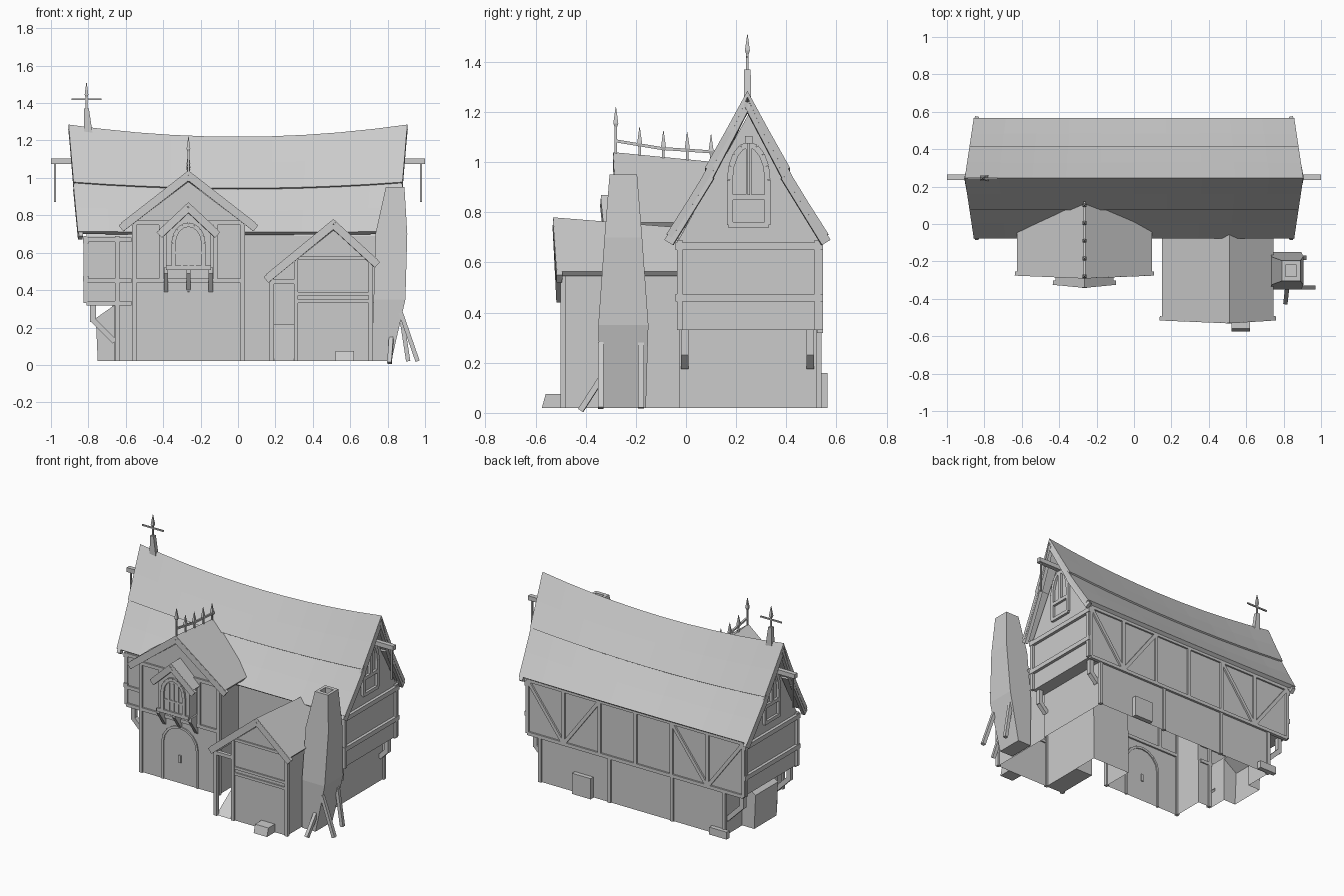
import bpy, bmesh, math
from mathutils import Vector, Matrix

cube = bpy.data.objects.get("Cube")
if cube:
    bpy.data.objects.remove(cube)

grey = bpy.data.materials.new("plain_grey")
grey.use_nodes = True
grey.diffuse_color = (0.6, 0.6, 0.6, 1)
grey.node_tree.nodes["Principled BSDF"].inputs["Base Color"].default_value = grey.diffuse_color

# Shared levels of the house
GROUND, FLOOR, EAVE, RIDGE = 0.02, 0.33, 0.69, 1.22
FRONT, BACK, MIDDLE = -0.03, 0.535, 0.245
LEFT_FOOT, RIGHT_FOOT, UPPER_END = -0.66, 0.72, 0.81
TIMBER = 0.023
SIDES = (-1, 1)


def finish(name, bm):
    bmesh.ops.recalc_face_normals(bm, faces=bm.faces)
    mesh = bpy.data.meshes.new(name)
    bm.to_mesh(mesh)
    bm.free()
    mesh.materials.append(grey)
    ob = bpy.data.objects.new(name, mesh)
    bpy.context.collection.objects.link(ob)
    return ob


def beam(name, start, end, width=TIMBER, depth=None):
    # Rectangular bar between two points
    start, end = Vector(start), Vector(end)
    along = end - start
    turn = along.to_track_quat('Z', 'Y').to_matrix().to_4x4()
    size = Matrix.Diagonal((width, depth or width, along.length, 1))
    bm = bmesh.new()
    bmesh.ops.create_cube(bm, size=1, matrix=Matrix.Translation((start + end) / 2) @ turn @ size)
    return finish(name, bm)


def trim(name, points, width=TIMBER, depth=None):
    for start, end in zip(points, points[1:]):
        beam(name, start, end, width, depth)


def post(name, x, y, bottom, top, width=TIMBER):
    beam(name, (x, y, bottom), (x, y, top), width)


def rail(name, left, right, y, z, width=TIMBER):
    beam(name, (left, y, z), (right, y, z), width)


def loft(name, rings):
    bm = bmesh.new()
    rows = [[bm.verts.new(point) for point in ring] for ring in rings]
    for low, high in zip(rows, rows[1:]):
        for i in range(len(low)):
            bm.faces.new((low[i - 1], low[i], high[i], high[i - 1]))
    bm.faces.new(rows[0])
    bm.faces.new(rows[-1])
    return finish(name, bm)


def prism_x(name, outline, left, right):
    return loft(name, [[(x, y, z) for y, z in outline] for x in (left, right)])


def prism_y(name, outline, front, back):
    return loft(name, [[(x, y, z) for x, z in outline] for y in (front, back)])


def rect(left, right, bottom, top):
    return [(left, bottom), (right, bottom), (right, top), (left, top)]


def house(left, right, bottom, eave, peak):
    # Pentagon wall outline under a gable
    return rect(left, right, bottom, eave)[:3] + [((left + right) / 2, peak), (left, eave)]


def sheet(name, rows, thick=0.025):
    # Roof surface given thickness downwards
    bm = bmesh.new()
    grid = [[bm.verts.new(point) for point in row] for row in rows]
    for a, b in zip(grid, grid[1:]):
        for i in range(len(a) - 1):
            bm.faces.new((a[i], a[i + 1], b[i + 1], b[i]))
    ob = finish(name, bm)
    if sum(face.normal.z for face in ob.data.polygons) < 0:
        ob.data.flip_normals()
    mod = ob.modifiers.new("thickness", 'SOLIDIFY')
    mod.thickness, mod.offset = thick, -1


def arch(centre, half, sill, spring, top):
    # Pointed arch outline, starting and ending at the sill
    turns = [math.pi * step / 8 for step in range(9)]
    curve = [(centre + half * math.cos(t), spring + (top - spring) * math.sin(t)) for t in turns]
    return [(centre + half, sill), *curve, (centre - half, sill)]


def open_shell(shell, parts):
    # Join wall blocks into one hollow shell without a floor
    for part in parts:
        mod = shell.modifiers.new("join", 'BOOLEAN')
        mod.operation, mod.solver, mod.object = 'UNION', 'EXACT', part
    graph = bpy.context.evaluated_depsgraph_get()
    mesh = bpy.data.meshes.new_from_object(shell.evaluated_get(graph))
    shell.modifiers.clear()
    shell.data = mesh
    for part in parts:
        bpy.data.objects.remove(part)
    bm = bmesh.new()
    bm.from_mesh(mesh)
    floor = [face for face in bm.faces if face.calc_center_median().z < GROUND + 0.001]
    bmesh.ops.delete(bm, geom=floor, context='FACES')
    bm.to_mesh(mesh)
    bm.free()


# House walls: ground floor, overhanging upper floor, entrance bay, annex, lean-to
BAY, BAY_FRONT, BAY_HALF, BAY_EAVE = -0.265, -0.24, 0.29, 0.76
ANNEX, ANNEX_FRONT, PORCH = 0.51, -0.49, 0.18
INNER, OUTER = ANNEX - 0.2, ANNEX + 0.2
walls = prism_x("house_walls", rect(FRONT + 0.004, BACK - 0.004, GROUND, FLOOR + 0.02), LEFT_FOOT, RIGHT_FOOT)
open_shell(walls, [
    prism_x("upper_floor", house(FRONT, BACK, FLOOR, EAVE, RIDGE - TIMBER), -UPPER_END, UPPER_END),
    prism_y("bay_wall", house(BAY - BAY_HALF, BAY + BAY_HALF, GROUND, BAY_EAVE, 0.98), BAY_FRONT, 0.08),
    prism_y("annex_wall", house(INNER, OUTER, GROUND, 0.56, 0.72), ANNEX_FRONT, 0),
    prism_y("lean_to", [(-0.75, GROUND), (-0.6, GROUND), (-0.6, 0.32), (LEFT_FOOT, 0.32), (-0.76, 0.25)], 0.1, 0.34)])
prism_x("corner_block", rect(BACK, 0.565, GROUND, 0.07), -0.7, -0.57)
prism_x("back_chest", rect(BACK, 0.565, GROUND, 0.16), 0.32, 0.46)


# Main roof: two overlapping layers whose ridge sags in the middle
def roof_row(side, run, z):
    half = 0.905 - 0.15 * run
    lift = 0.065 - 0.19 * run
    return [(half * t / 5, MIDDLE + side * run, z + lift * (t / 5) ** 2) for t in range(-5, 6)]


LAP, OVERHANG = 0.17, 0.323
sheet("upper_roof", [roof_row(-1, LAP, 0.945), roof_row(-1, LAP / 2, 1.08), roof_row(1, 0, RIDGE),
                     roof_row(1, LAP / 2, 1.08), roof_row(1, LAP, 0.945)])
for side in SIDES:
    sheet("lower_roof", [roof_row(side, 0.15, 0.955), roof_row(side, 0.24, 0.825), roof_row(side, OVERHANG, 0.71)])

# Gable ends: barge boards, brackets, arched window, bands and hoist beam
for end, foot in zip(SIDES, (LEFT_FOOT, RIGHT_FOOT)):
    wall = end * (UPPER_END + 0.005)
    for side in SIDES:
        for label, near, far, top, bottom in (("upper", 0, LAP, 1.24, 0.935), ("lower", 0.15, OVERHANG, 0.945, 0.68)):
            beam(label + "_barge_board", (end * (0.89 - 0.15 * near), MIDDLE + side * near, top),
                 (end * (0.89 - 0.15 * far), MIDDLE + side * (far - 0.01), bottom), TIMBER, 0.04)
        y = MIDDLE + side * 0.25
        hang = end * 0.775
        post("bracket_stub", hang, y, 0.23, FLOOR, 0.03)
        beam("bracket_brace", (hang, y, 0.24), (foot, y, 0.24 - abs(hang - foot)), 0.03)
        post("gable_corner_post", wall, 0.25 + side * 0.275, FLOOR, EAVE)
    trim("gable_window_frame", [(wall, y, z) for y, z in arch(0.25, 0.075, 0.75, 0.93, 1.07)])
    for z in (0.75, 0.86):
        beam("gable_window_bar", (wall, 0.17, z), (wall, 0.33, z))
    post("gable_window_mullion", wall, 0.25, 0.86, 1.1)
    for z in (0.46, 0.665):
        beam("gable_band", (wall, FRONT - TIMBER / 2, z), (wall, BACK + TIMBER / 2, z), 0.03)
    rail("hoist_beam", wall, end, 0.25, 1.09, 0.03)
    post("hoist_rod", end * 0.978, 0.25, 0.87, 1.09, 0.01)

# Timber framing on the back, with a braced bay at each end
spacing = UPPER_END / 3
for i in range(-3, 4):
    post("back_post", i * spacing, BACK, FLOOR, EAVE)
for z in (FLOOR, EAVE):
    rail("back_rail", -UPPER_END, UPPER_END, BACK, z)
for side in SIDES:
    centre = side * 2 * spacing
    for lean in SIDES:
        beam("back_brace", (centre, BACK, FLOOR), (centre + lean * spacing, BACK, EAVE))
for x in (LEFT_FOOT, -spacing, 0.2, RIGHT_FOOT):
    post("ground_post", x, BACK - 0.005, GROUND, FLOOR)
post("front_post", -0.645, FRONT, GROUND, EAVE)
for z in (FLOOR, 0.45, 0.67):
    rail("front_rail", -UPPER_END, -0.57, FRONT, z)


def square_ring(x, y, z, half, half_y=None):
    return [(x + a * half, y + b * (half_y or half), z) for a, b in ((-1, -1), (1, -1), (1, 1), (-1, 1))]


def spike(name, x, y, bottom, top, radius=0.005):
    # Slender rod with a leaf shaped point
    leaf = top - 0.065
    profile = ((bottom, radius), (leaf - 0.015, radius), (leaf, 2 * radius), (top, radius / 5))
    loft(name, [square_ring(x, y, z, half) for z, half in profile])


# Ridge finial with cross arm
loft("finial_base", [square_ring(-0.8, MIDDLE, RIDGE, 0.025, 0.015), square_ring(-0.81, MIDDLE, 1.37, 0.013)])
spike("finial", -UPPER_END, MIDDLE, 1.36, 1.51)
rail("finial_arm", -0.89, -0.73, MIDDLE, 1.42, 0.009)


def gable_roof(name, centre, peak, front, back, eaves, dip=0):
    # Eaves are (offset, height); the ridge dips towards the back
    left, right = [[(centre + run, y, z) for y in (front + 0.015, back)] for run, z in eaves]
    top = [(centre, front, peak), (centre, back, peak - dip)]
    sheet(name, [left, top, right])
    boards = [(x, y + 0.01, z - 0.03) for x, y, z in (left[0], top[0], right[0])]
    trim(name + "_barge_board", boards, TIMBER, 0.04)


# Entrance bay
gable_roof("bay_roof", BAY, 1.04, -0.29, 0.12, [(side * 0.36, BAY_EAVE) for side in SIDES], 0.04)
for side in SIDES:
    post("bay_corner_post", BAY + side * BAY_HALF, BAY_FRONT, GROUND, BAY_EAVE)
    post("bay_inner_post", BAY + side * BAY_HALF / 2, BAY_FRONT, 0.45, BAY_EAVE)
for z in (0.45, BAY_EAVE):
    rail("bay_rail", BAY - BAY_HALF, BAY + BAY_HALF, BAY_FRONT, z)
trim("door_frame", [(x, BAY_FRONT, z) for x, z in arch(BAY, 0.13, GROUND, 0.27, 0.4)], 0.015)
post("door_handle", BAY, BAY_FRONT, 0.16, 0.21, 0.015)

# Oriel window over the door, on three brackets
ORIEL, ORIEL_HALF, SILL = -0.31, 0.12, 0.52
prism_y("oriel_box", house(BAY - ORIEL_HALF, BAY + ORIEL_HALF, SILL, 0.72, 0.83), ORIEL, BAY_FRONT)
gable_roof("oriel_roof", BAY, 0.87, -0.34, BAY_FRONT, [(side * 0.155, 0.725) for side in SIDES])
rail("oriel_sill", BAY - ORIEL_HALF, BAY + ORIEL_HALF, ORIEL, SILL)
trim("oriel_frame", [(x, ORIEL, z) for x, z in arch(BAY, 0.08, SILL, 0.65, 0.75)])
rail("oriel_crossbar", BAY - 0.08, BAY + 0.08, ORIEL, 0.6, 0.012)
for step in (-1, 0, 1):
    post("oriel_bar", BAY + step * 0.035, ORIEL, SILL, 0.72, 0.012)
    x = BAY + step * ORIEL_HALF
    outline = [(BAY_FRONT, 0.39), (BAY_FRONT, SILL), (ORIEL, SILL), (ORIEL, 0.49)]
    prism_x("oriel_bracket", outline, x - TIMBER / 2, x + TIMBER / 2)

# Cresting on the bay ridge
for i, top in enumerate((1.22, 1.14, 1.125, 1.12, 1.11)):
    spike("crest_spike", BAY, -0.28 + i * 0.095, 0.98, top)
trim("crest_rail", [(BAY, -0.28, 1.085), (BAY, -0.1, 1.055), (BAY, 0.12, 1.04)], 0.012)

# Side annex, with an open porch on its inner side
gable_roof("annex_roof", ANNEX, 0.78, -0.53, FRONT, [(-0.36, 0.485), (0.235, 0.565)], 0.04)
for x, top in ((PORCH, 0.48), (INNER, 0.57), (OUTER, 0.57)):
    post("annex_post", x, ANNEX_FRONT, GROUND, top)
for z in (0.34, 0.38, 0.57):
    rail("annex_rail", INNER, OUTER, ANNEX_FRONT, z, 0.018)
rail("porch_beam", PORCH, INNER, ANNEX_FRONT, 0.445)
beam("porch_plate", (PORCH, ANNEX_FRONT, 0.465), (PORCH, FRONT, 0.465))
prism_x("cellar_hatch", [(ANNEX_FRONT, GROUND), (-0.2, GROUND), (-0.2, 0.22)], PORCH, INNER)
prism_x("step_block", [(-0.575, GROUND), (ANNEX_FRONT, GROUND), (ANNEX_FRONT, 0.075), (-0.56, 0.075)], 0.52, 0.62)

# Chimney stack with an open flue and leaning props
STACK = -0.25
sections = ((GROUND, 0.77, 0.05, 0.09), (0.35, 0.81, 0.085, 0.1), (0.7, 0.82, 0.085, 0.075),
            (0.95, 0.84, 0.05, 0.055), (0.95, 0.84, 0.03, 0.03), (0.85, 0.84, 0.03, 0.03))
loft("chimney", [square_ring(x, STACK, z, half, deep) for z, x, half, deep in sections])
for y, foot in ((-0.34, 0.96), (-0.18, 0.91)):
    beam("chimney_prop", (0.87, y, 0.28), (foot, y, GROUND))
beam("front_prop", (0.82, -0.33, 0.15), (0.81, -0.42, 0.01))
